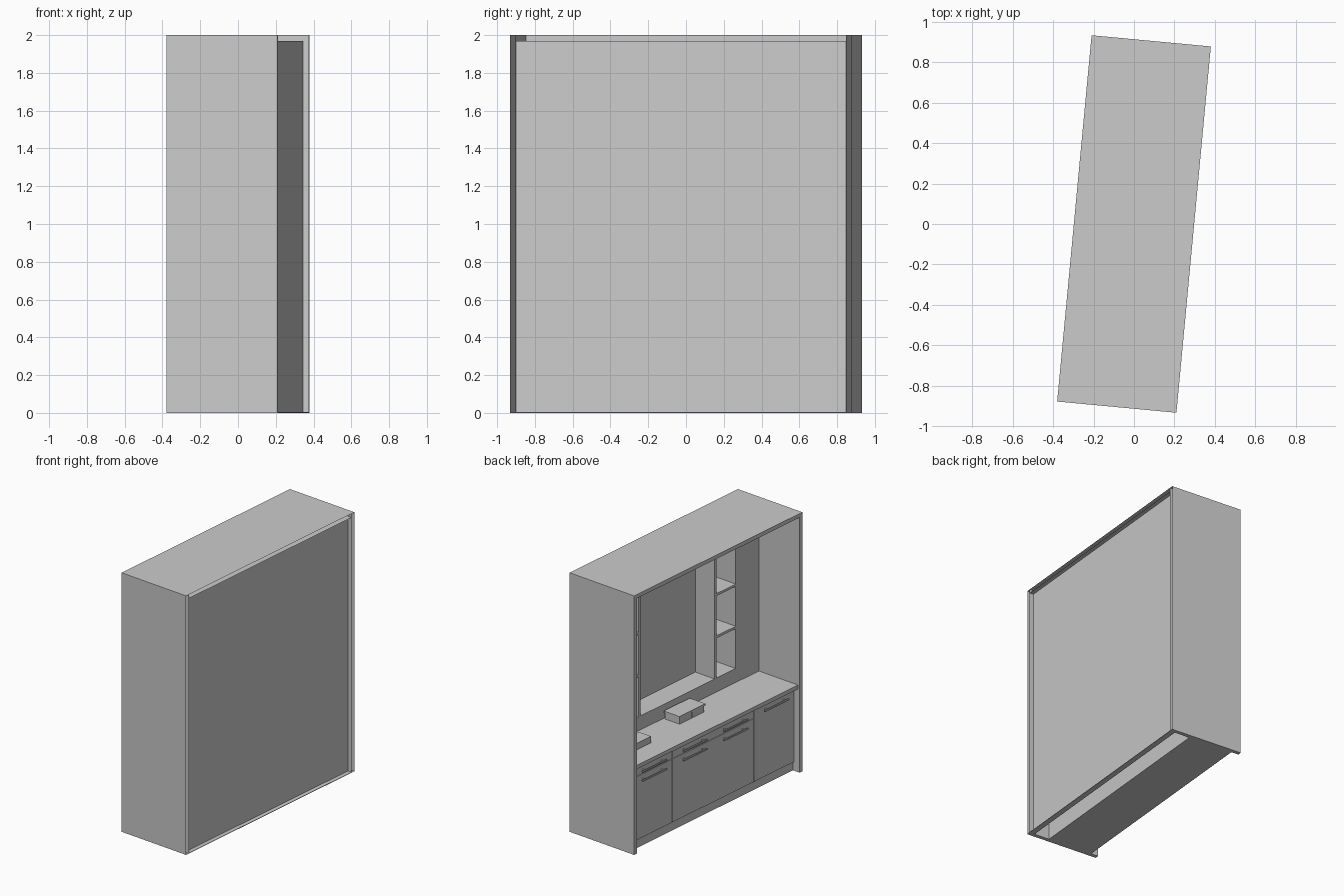
import bpy
import bmesh
from math import radians
from mathutils import Matrix, Vector

cube = bpy.data.objects.get("Cube")
if cube:
    bpy.data.objects.remove(cube, do_unlink=True)

# Overall size, board thickness and the turn of the whole unit
WIDTH, DEPTH, HEIGHT, T = 1.818, 0.592, 2.0, 0.03
TURN = Matrix.Rotation(radians(-5.37), 4, "Z")

grey = bpy.data.materials.new("Plain grey")
grey.use_nodes = True
grey.diffuse_color = (0.6, 0.6, 0.6, 1)
grey.node_tree.nodes["Principled BSDF"].inputs["Base Color"].default_value = (0.6, 0.6, 0.6, 1)


def board(name, across, deep, high, open_back=False):
    """Box given by ranges: across from one end, depth from the opening, height."""
    lo = Vector((deep[0] - DEPTH / 2, WIDTH / 2 - across[1], high[0]))
    hi = Vector((deep[1] - DEPTH / 2, WIDTH / 2 - across[0], high[1]))
    bm = bmesh.new()
    bmesh.ops.create_cube(bm, size=1)
    for v in bm.verts:
        v.co = (lo + hi) / 2 + v.co * (hi - lo)
    if open_back:
        bm.normal_update()
        backs = [f for f in bm.faces if f.normal.x > 0.9]
        bmesh.ops.delete(bm, geom=backs, context="FACES")
    bm.transform(TURN)
    mesh = bpy.data.meshes.new(name)
    bm.to_mesh(mesh)
    bm.free()
    mesh.materials.append(grey)
    obj = bpy.data.objects.new(name, mesh)
    bpy.context.collection.objects.link(obj)


def both_ends(name, across, deep, high, open_back=False):
    """The same board at each end of the unit."""
    board(name + "_left", across, deep, high, open_back)
    board(name + "_right", (WIDTH - across[1], WIDTH - across[0]), deep, high, open_back)


inner = (T, WIDTH - T)
middle = WIDTH / 2

# Outer carcass, with hollow rear edges
both_ends("side_panel", (0, T), (0, DEPTH), (0, HEIGHT), True)
board("top_panel", inner, (0, DEPTH), (HEIGHT - T, HEIGHT), True)
board("back_panel", inner, (0.55, 0.56), (0, HEIGHT - T))
board("rear_floor_lip", inner, (0.56, DEPTH), (0, 0.004))

# Base cabinet and worktop
COUNTER = 0.672
board("base_body", inner, (0.068, 0.425), (0, COUNTER - T))
board("toe_kick", inner, (0.06, 0.068), (0, 0.07))
board("worktop", inner, (0.014, 0.425), (COUNTER - T, COUNTER))


def handle(name, centre, z):
    board(name, (centre - 0.13, centre + 0.13), (0.018, 0.027), (z - 0.005, z + 0.005))
    for side in (-1, 1):
        post = centre + side * 0.1
        board(name + "_post", (post - 0.004, post + 0.004), (0.027, 0.048), (z - 0.004, z + 0.004))


# Four bays: three with a drawer above a door, one with a full door
bay = (WIDTH - 2 * T) / 4
SPLIT, TOP = 0.56, COUNTER - T
for i in range(4):
    start = T + i * bay
    span = (start + 0.002, start + bay - 0.002)
    centre = start + bay / 2
    handle("upper_handle", centre, 0.592)
    if i < 3:
        board("drawer_front", span, (0.048, 0.068), (SPLIT + 0.002, TOP - 0.003))
        board("base_door", span, (0.048, 0.068), (0.07, SPLIT - 0.002))
        handle("door_handle", centre, 0.522)
    else:
        board("tall_base_door", span, (0.048, 0.068), (0.07, TOP - 0.003))

# Wall units: closed door, open shelf column, central niche, mirrored
FRONT, REAR, FLOOR, CEILING = 0.374, 0.55, 0.78, HEIGHT - T
DOOR_END, COLUMN_END, BOARD = 0.28, 0.508, 0.018
board("splashback", inner, (FRONT, FRONT + 0.02), (COUNTER, FLOOR - BOARD))
board("wall_unit_floor", inner, (FRONT, REAR), (FLOOR - BOARD, FLOOR))
both_ends("wall_door", (T, DOOR_END), (FRONT, FRONT + 0.02), (FLOOR, CEILING))
both_ends("column_outer_side", (DOOR_END - BOARD, DOOR_END), (FRONT + 0.02, REAR), (FLOOR, CEILING))
both_ends("column_inner_side", (COLUMN_END - BOARD, COLUMN_END), (FRONT, REAR), (FLOOR, CEILING))
for n in range(1, 4):
    z = FLOOR + n * 0.326
    both_ends("column_shelf", (DOOR_END, COLUMN_END - BOARD), (FRONT, REAR), (z - BOARD, z))

# Boxes standing on the worktop
board("small_box", (0.1, 0.394), (0.18, 0.29), (COUNTER, COUNTER + 0.05))
for start in (0.757, 0.892):
    board("long_box_half", (start, start + 0.131), (0.227, 0.36), (COUNTER, COUNTER + 0.05))
board("long_box_lid", (0.75, 1.03), (0.222, 0.365), (COUNTER + 0.05, COUNTER + 0.063))
